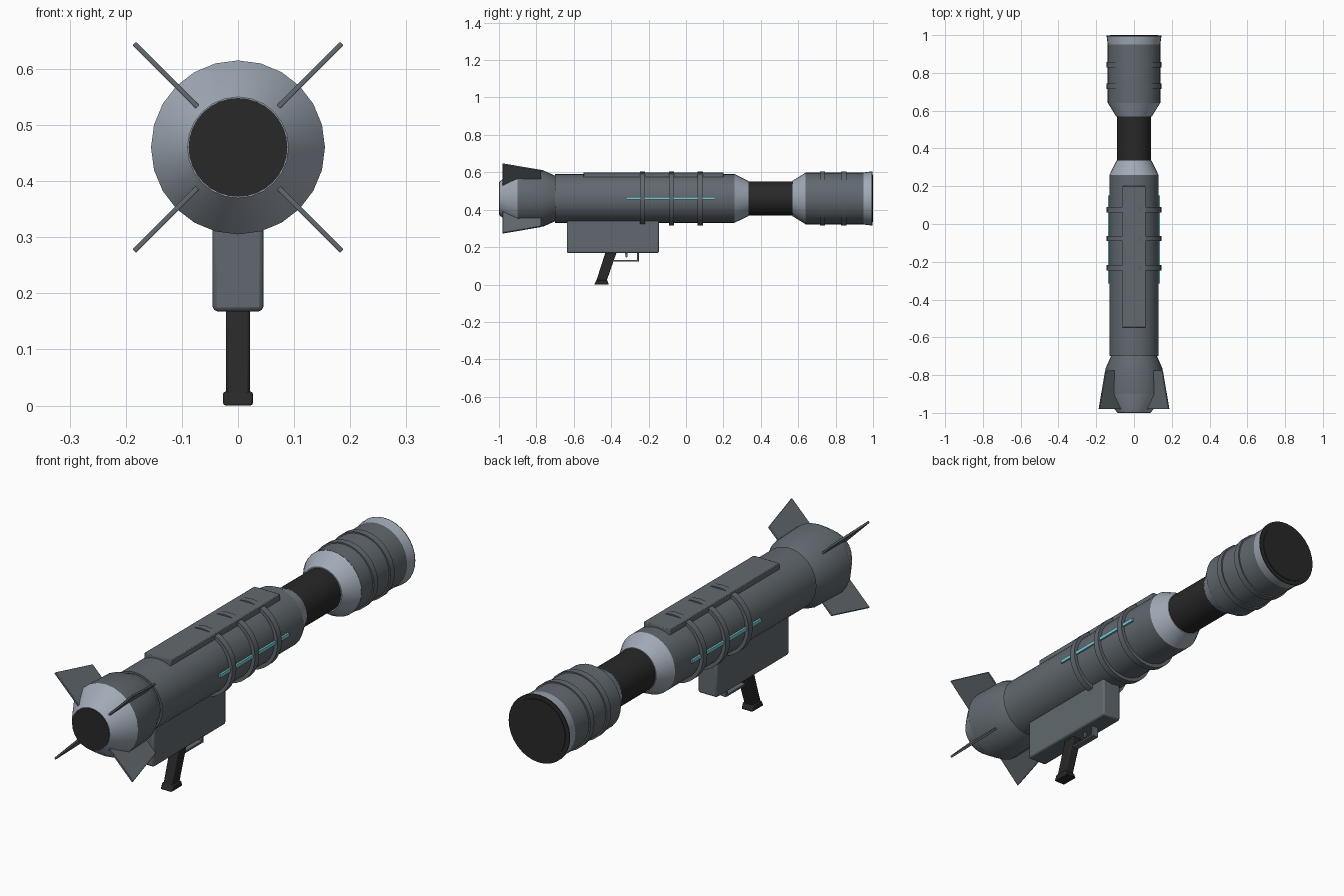
import bpy, bmesh, math
from mathutils import Matrix, Vector

if "Cube" in bpy.data.objects:
    bpy.data.objects.remove(bpy.data.objects["Cube"])

AXIS_Z = 0.46


def srgb(r, g, b):
    f = lambda c: (c / 255 / 12.92) if c < 11 else ((c / 255 + 0.055) / 1.055) ** 2.4
    return (f(r), f(g), f(b), 1)


def material(name, rgb):
    m = bpy.data.materials.new(name)
    m.diffuse_color = srgb(*rgb)
    m.use_nodes = True
    m.node_tree.nodes["Principled BSDF"].inputs["Base Color"].default_value = m.diffuse_color
    return m


GREY = material("gunmetal grey", (97, 105, 111))
LIGHT = material("light steel", (160, 170, 182))
BLACK = material("matte black", (40, 40, 40))
CYAN = material("cyan glow", (122, 205, 215))


def finish(name, bm, mat, bevel=0):
    bmesh.ops.recalc_face_normals(bm, faces=bm.faces)
    me = bpy.data.meshes.new(name)
    bm.to_mesh(me)
    bm.free()
    me.materials.append(mat)
    ob = bpy.data.objects.new(name, me)
    bpy.context.collection.objects.link(ob)
    if bevel:
        mod = ob.modifiers.new("bevel", 'BEVEL')
        mod.width, mod.segments = bevel, 2
    bpy.ops.object.select_all(action='DESELECT')
    ob.select_set(True)
    bpy.context.view_layer.objects.active = ob
    bpy.ops.object.shade_smooth_by_angle(angle=math.radians(30))
    return ob


def lathe(name, profile, mat, sides=32):
    """Closed solid turned round the tube axis from (y, radius) points."""
    bm = bmesh.new()
    rings = []
    for y, r in profile:
        rings.append([bm.verts.new((r * math.sin(a), y, AXIS_Z + r * math.cos(a)))
                      for a in (2 * math.pi * i / sides for i in range(sides))])
    for a, b in zip(rings, rings[1:]):
        for i in range(sides):
            j = (i + 1) % sides
            bm.faces.new((a[i], a[j], b[j], b[i]))
    bm.faces.new(rings[0])
    bm.faces.new(rings[-1])
    return finish(name, bm, mat)


def box(name, lo, hi, mat, bevel=0):
    bm = bmesh.new()
    bmesh.ops.create_cube(bm, size=1)
    lo, hi = Vector(lo), Vector(hi)
    for v in bm.verts:
        v.co = (lo + hi) / 2 + v.co * (hi - lo)
    return finish(name, bm, mat, bevel)


def slab(name, outline, width, mat, bevel=0, matrix=Matrix()):
    """(y, z) outline extruded across x."""
    bm = bmesh.new()
    f = bm.faces.new([bm.verts.new((-width / 2, y, z)) for y, z in outline])
    ext = bmesh.ops.extrude_face_region(bm, geom=[f])
    bmesh.ops.translate(bm, vec=(width, 0, 0),
                        verts=[g for g in ext["geom"] if isinstance(g, bmesh.types.BMVert)])
    bm.transform(matrix)
    return finish(name, bm, mat, bevel)


# Tube sections, back blast end to muzzle
lathe("tail_bell", [(-0.70, 0.122), (-0.765, 0.151), (-0.90, 0.155)], GREY, 24)
lathe("tail_cone", [(-0.90, 0.155), (-0.95, 0.124), (-0.998, 0.09)], LIGHT, 24)
lathe("tail_exhaust", [(-0.99, 0.088), (-1.0, 0.088)], BLACK)
lathe("main_tube", [(-0.70, 0.13), (0.26, 0.13)], GREY)
lathe("tube_front_cone", [(0.26, 0.13), (0.335, 0.093)], LIGHT)
lathe("neck", [(0.32, 0.09), (0.585, 0.09)], BLACK)
lathe("muzzle_cone", [(0.57, 0.095), (0.64, 0.138)], LIGHT)
lathe("muzzle_drum", [(0.64, 0.139), (0.955, 0.139)], GREY)
lathe("muzzle_rim", [(0.95, 0.139), (0.993, 0.145)], LIGHT)
lathe("muzzle_cap", [(0.993, 0.145), (0.997, 0.145)], BLACK)
lathe("muzzle_bore", [(0.99, 0.126), (1.0, 0.126)], BLACK)

# Raised bands
for i, y in enumerate((-0.232, -0.077, 0.076)):
    lathe(f"tube_band_{i + 1}", [(y - 0.014, 0.145), (y + 0.014, 0.145)], GREY)
for i, y in enumerate((0.73, 0.843)):
    lathe(f"muzzle_band_{i + 1}", [(y - 0.014, 0.145), (y + 0.014, 0.145)], GREY)

# Top plate and side light strips
box("top_plate", (-0.062, -0.548, 0.56), (0.062, 0.2, 0.599), GREY, 0.003)
for side, s in (("left", -1), ("right", 1)):
    box(f"light_strip_{side}", (s * 0.133 - 0.0045, -0.315, 0.455),
        (s * 0.133 + 0.0045, 0.152, 0.469), CYAN)

# Four diagonal tail fins
for i in range(4):
    turn = Matrix.Translation((0, 0, AXIS_Z)) @ Matrix.Rotation(math.radians(45 + 90 * i), 4, 'Y')
    slab(f"tail_fin_{i + 1}", [(-0.98, 0.09), (-0.775, 0.13), (-0.775, 0.213), (-0.98, 0.262)],
         0.009, GREY, 0.002, turn)

# Trigger housing, grip, guard and trigger
box("trigger_housing", (-0.045, -0.637, 0.168), (0.045, -0.145, 0.36), GREY, 0.008)
slab("grip", [(-0.428, 0.18), (-0.368, 0.18), (-0.425, 0.018), (-0.48, 0.018)],
     0.042, BLACK, 0.005)
slab("grip_base", [(-0.478, 0.025), (-0.422, 0.025), (-0.412, 0.0), (-0.49, 0.0)],
     0.053, BLACK, 0.004)
box("guard_rail", (-0.014, -0.385, 0.122), (0.014, -0.252, 0.131), GREY, 0.002)
box("guard_post", (-0.014, -0.262, 0.122), (0.014, -0.252, 0.175), GREY, 0.002)
slab("trigger", [(-0.328, 0.175), (-0.314, 0.175), (-0.314, 0.146), (-0.321, 0.143)],
     0.012, GREY)
